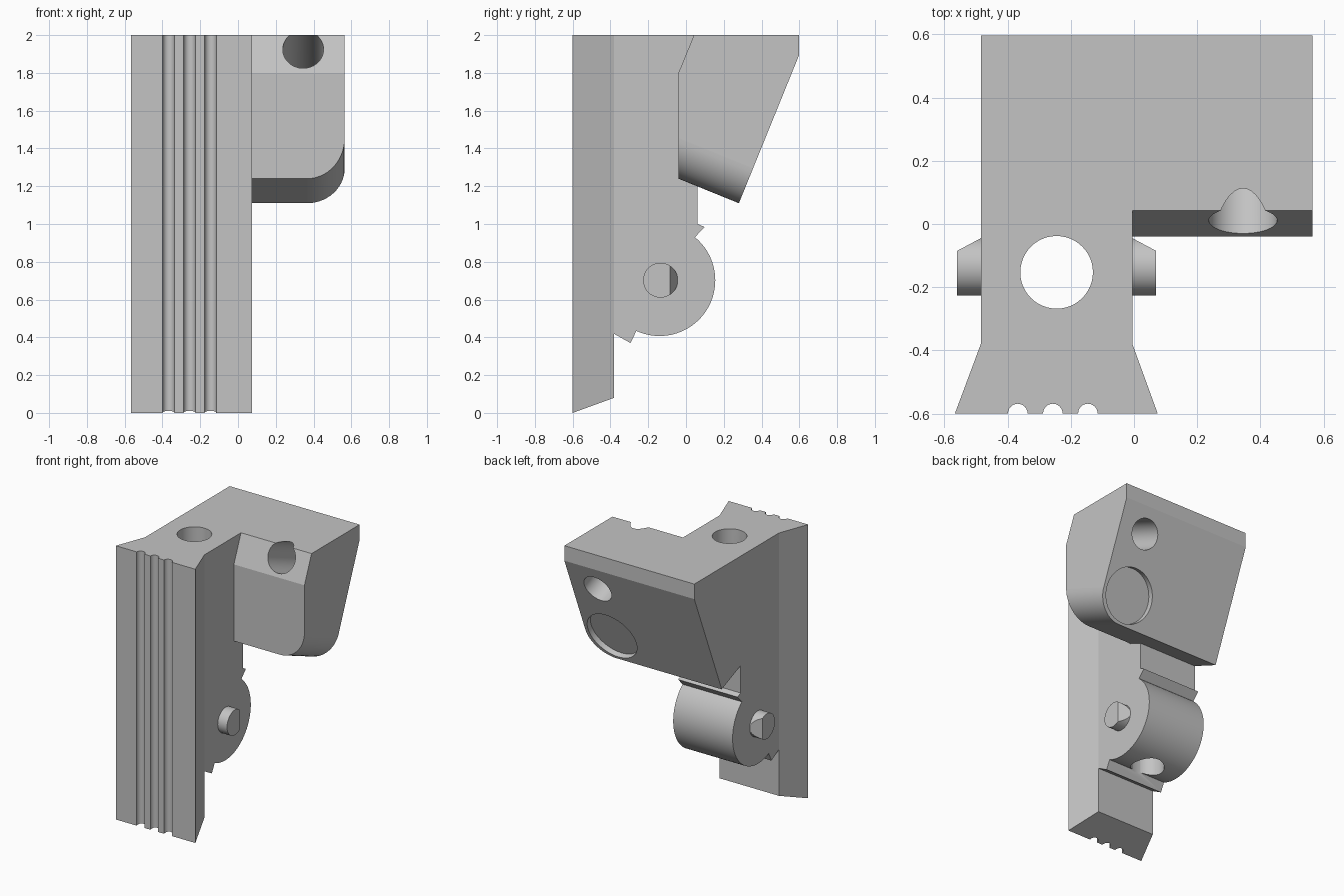
import bpy, bmesh, math
from mathutils import Vector, Matrix

cube = bpy.data.objects.get("Cube")
if cube:
    bpy.data.objects.remove(cube, do_unlink=True)

grey = bpy.data.materials.new("plain_grey")
grey.use_nodes = True
COLOUR = (0.55, 0.55, 0.55, 1)
grey.diffuse_color = COLOUR
grey.node_tree.nodes["Principled BSDF"].inputs["Base Color"].default_value = COLOUR

# Shared dimensions
LEFT, RIGHT, HEAD_END = -0.485, -0.005, 0.565
MID = (LEFT + RIGHT) / 2
TOP = 2.0
RAIL_BACK, RAIL_FRONT = -0.38, -0.6
UP = Vector((0, 0.375, 0.927)).normalized()      # along the slanted back
OUT = Vector((0, 0.927, -0.375)).normalized()    # square to the slanted back


def to_object(name, bm):
    bmesh.ops.recalc_face_normals(bm, faces=bm.faces)
    mesh = bpy.data.meshes.new(name)
    bm.to_mesh(mesh)
    bm.free()
    obj = bpy.data.objects.new(name, mesh)
    bpy.context.scene.collection.objects.link(obj)
    return obj


def prism(points, depth):
    """Extrude a closed outline by a vector."""
    bm = bmesh.new()
    face = bm.faces.new([bm.verts.new(p) for p in points])
    new = bmesh.ops.extrude_face_region(bm, geom=[face])["geom"]
    bmesh.ops.translate(bm, vec=depth, verts=[g for g in new if isinstance(g, bmesh.types.BMVert)])
    bmesh.ops.recalc_face_normals(bm, faces=bm.faces)
    return bm


def cylinder(start, end, radius, sides=48):
    start, end = Vector(start), Vector(end)
    axis = end - start
    matrix = Matrix.Translation((start + end) / 2) @ axis.to_track_quat('Z', 'Y').to_matrix().to_4x4()
    bm = bmesh.new()
    bmesh.ops.create_cone(bm, cap_ends=True, segments=sides, radius1=radius,
                          radius2=radius, depth=axis.length, matrix=matrix)
    return bm


def combine(obj, tool, operation):
    """Apply a boolean and drop the tool."""
    mod = obj.modifiers.new("combine", 'BOOLEAN')
    mod.object, mod.operation, mod.solver = tool, operation, 'EXACT'
    graph = bpy.context.evaluated_depsgraph_get()
    mesh = bpy.data.meshes.new_from_object(obj.evaluated_get(graph))
    obj.modifiers.clear()
    obj.data = mesh
    bpy.data.objects.remove(tool, do_unlink=True)


def finish(obj):
    obj.data.materials.clear()
    obj.data.materials.append(grey)
    bpy.ops.object.select_all(action='DESELECT')
    obj.select_set(True)
    bpy.context.view_layer.objects.active = obj
    bpy.ops.object.shade_smooth_by_angle(angle=math.radians(30))
    for poly in obj.data.polygons:
        poly.material_index = 0
        if poly.area > 0.05:
            poly.use_smooth = False


# Body side outline: lower tooth, drum arc, upper tooth, slanted head
outline = [(RAIL_BACK, 0.418), (-0.294, 0.37)]
for i in range(37):
    a = math.radians(-114.6 + i * 165.2 / 36)
    outline.append((-0.14 + 0.295 * math.cos(a), 0.702 + 0.295 * math.sin(a)))
outline += [(0.098, 0.984), (0.062, 1.0), (0.062, 1.199), (0.28, 1.11),
            (0.597, 1.89), (0.597, TOP), (RAIL_BACK, TOP)]
body = to_object("body", prism([(LEFT, y, z) for y, z in outline], (RIGHT - LEFT, 0, 0)))

# Flared front rail with three round grooves and a sloping foot
plan = [(LEFT, RAIL_BACK), (-0.567, RAIL_FRONT)]
for gx in (-0.368, -0.257, -0.146):
    for i in range(13):
        a = math.pi * (1 - i / 12)
        plan.append((gx + 0.031 * math.cos(a), RAIL_FRONT + 0.031 * math.sin(a)))
plan += [(0.075, RAIL_FRONT), (RIGHT, RAIL_BACK)]
bm = prism([(x, y, 0) for x, y in plan], (0, 0, TOP))
for v in bm.verts:
    if v.co.z < 1:
        v.co.z = 0.08 * (v.co.y - RAIL_FRONT) / (RAIL_BACK - RAIL_FRONT)
rail = to_object("front_rail", bm)

# Side head block with its lower outer edge rounded
profile = [(-0.04, 1.24), (0.28, 1.11), (0.597, 1.89), (0.597, TOP), (0.042, TOP), (-0.04, 1.8)]
bm = prism([(RIGHT, y, z) for y, z in profile], (HEAD_END - RIGHT, 0, 0))
edge = [e for e in bm.edges if all(v.co.x > 0.5 and v.co.z < 1.3 for v in e.verts)]
bmesh.ops.bevel(bm, geom=edge, offset=0.2, segments=14, profile=0.5, affect='EDGES')
head = to_object("side_head", bm)

combine(body, rail, 'UNION')
combine(body, head, 'UNION')

# Vertical bore through the body and drum
combine(body, to_object("bore_cutter", cylinder((MID, -0.153, 0.2), (MID, -0.153, 2.2), 0.115)), 'DIFFERENCE')

# Slanted bore through the head
entry = Vector((0.345, 0.01, 1.925))
combine(body, to_object("slant_cutter", cylinder(entry - OUT * 0.3, entry + OUT * 0.8, 0.108)), 'DIFFERENCE')

# Shallow round recess in the slanted back
spot = entry + OUT * 0.556 - UP * 0.44
combine(body, to_object("recess_cutter", cylinder(spot - OUT * 0.04, spot + OUT * 0.2, 0.195)), 'DIFFERENCE')
finish(body)

# Axle pins, each with a sloping cut on its rear side
for name, side in (("left_pin", 1), ("right_pin", -1)):
    base, tip = MID + side * 0.22, MID + side * 0.315
    bm = cylinder((base, -0.135, 0.702), (tip, -0.135, 0.702), 0.092, 40)
    bmesh.ops.bisect_plane(bm, geom=bm.verts[:] + bm.edges[:] + bm.faces[:],
                           plane_co=(tip, -0.085, 0.702),
                           plane_no=Vector((side * 0.04, 0.075, 0)).normalized(), clear_outer=True)
    bmesh.ops.holes_fill(bm, edges=bm.edges[:], sides=0)
    finish(to_object(name, bm))
